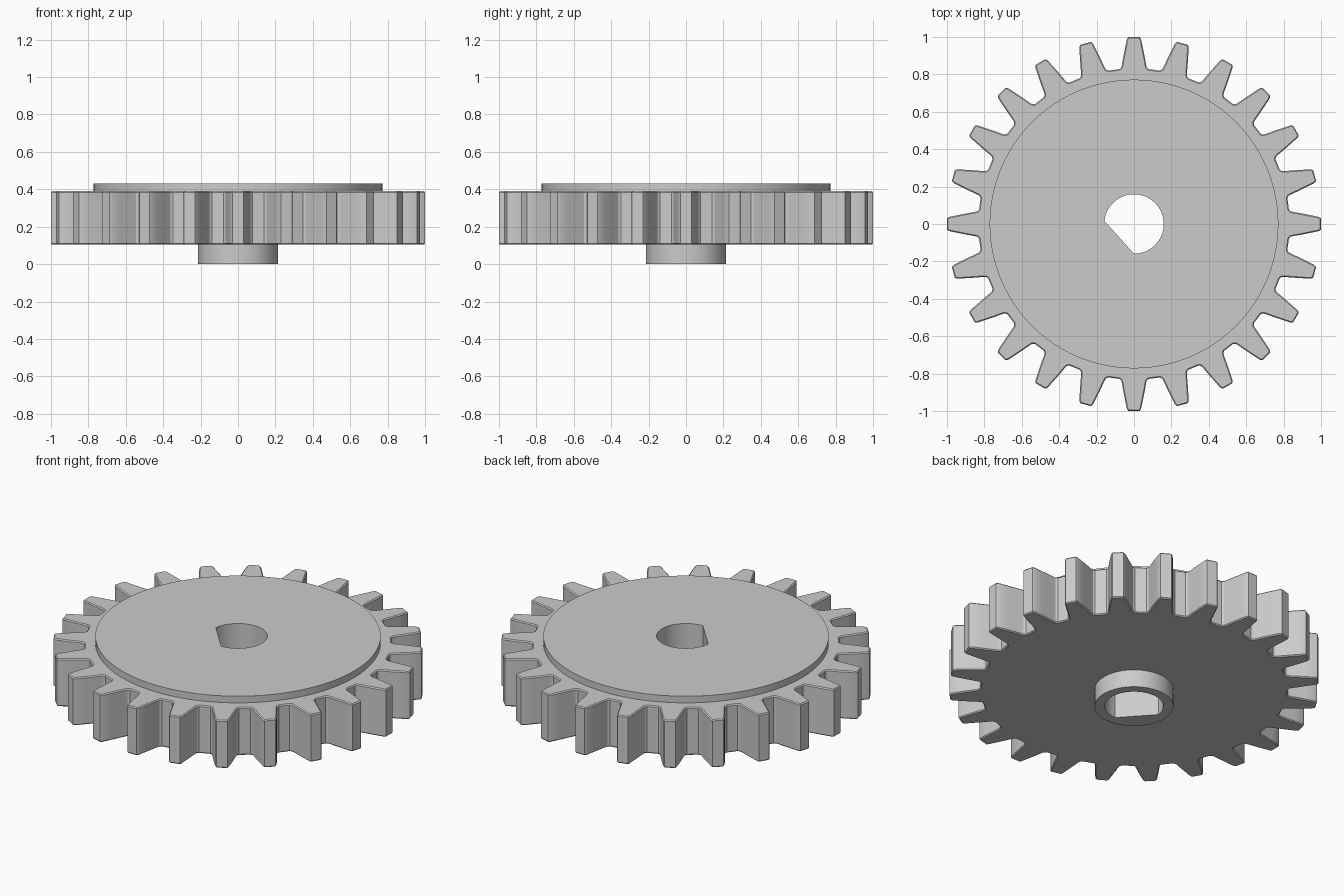
import bpy, bmesh
from math import sin, cos, radians, pi
from mathutils import Vector

old = bpy.data.objects.get("Cube")
if old:
    bpy.data.objects.remove(old, do_unlink=True)

GREY = (0.6, 0.6, 0.6, 1)
grey = bpy.data.materials.new("grey plastic")
grey.use_nodes = True
grey.diffuse_color = GREY
grey.node_tree.nodes["Principled BSDF"].inputs["Base Color"].default_value = GREY


def polar(r, a):
    return Vector((r * cos(a), r * sin(a)))


def circle(r, n=96):
    return [polar(r, 2 * pi * i / n) for i in range(n)]


def gear_outline(teeth):
    # half tooth: (half width, height along the tooth axis), root to tip
    half = [(0.078, 0.828), (0.068, 0.838), (0.064, 0.855), (0.058, 0.89),
            (0.048, 0.94), (0.038, 0.988), (0.03, 1.0)]
    tooth = [(-w, h) for w, h in half] + half[::-1]
    points = []
    for i in range(teeth):
        a = 2 * pi * i / teeth
        points += [polar(h, a) + polar(w, a + pi / 2) for w, h in tooth]
    return points


def inset(points, d):
    # move each point inward along its averaged edge normal
    out = []
    for i, p in enumerate(points):
        t = (p - points[i - 1]).normalized() + (points[(i + 1) % len(points)] - p).normalized()
        t.normalize()
        out.append(p + Vector((-t.y, t.x)) * d)
    return out


def d_hole(r=0.159, middle=222, half_flat=48, n=48):
    # round bore with one flat side
    start, sweep = middle + half_flat, 360 - 2 * half_flat
    return [polar(r, radians(start + sweep * i / n)) for i in range(n + 1)]


def plate(name, outline, z0, z1, chamfer=0.0):
    bm = bmesh.new()

    def ring(points, z):
        return [bm.verts.new((p.x, p.y, z)) for p in points]

    def wall(rings):
        for low, high in zip(rings, rings[1:]):
            for i in range(len(low)):
                bm.faces.new((low[i - 1], low[i], high[i], high[i - 1]))

    outer = [ring(outline, z0 + chamfer), ring(outline, z1 - chamfer)]
    if chamfer:
        small = inset(outline, chamfer)
        outer = [ring(small, z0)] + outer + [ring(small, z1)]
    bore = [ring(d_hole(), z0), ring(d_hole(), z1)]
    wall(outer)
    wall(bore)
    # flat caps between the outline and the bore
    for end in (0, -1):
        edges = [bm.edges.get((loop[i - 1], loop[i]))
                 for loop in (outer[end], bore[end]) for i in range(len(loop))]
        bmesh.ops.triangle_fill(bm, use_beauty=True, use_dissolve=False, edges=edges)
    bmesh.ops.recalc_face_normals(bm, faces=bm.faces[:])

    mesh = bpy.data.meshes.new(name)
    bm.to_mesh(mesh)
    bm.free()
    mesh.materials.append(grey)
    obj = bpy.data.objects.new(name, mesh)
    bpy.context.collection.objects.link(obj)
    bpy.ops.object.select_all(action='DESELECT')
    obj.select_set(True)
    bpy.context.view_layer.objects.active = obj
    bpy.ops.object.shade_smooth_by_angle(angle=radians(30))
    return obj


plate("hub_boss", circle(0.213), 0.0, 0.105)
plate("gear_body", gear_outline(24), 0.105, 0.39, chamfer=0.006)
plate("raised_disc", circle(0.772), 0.39, 0.43)
